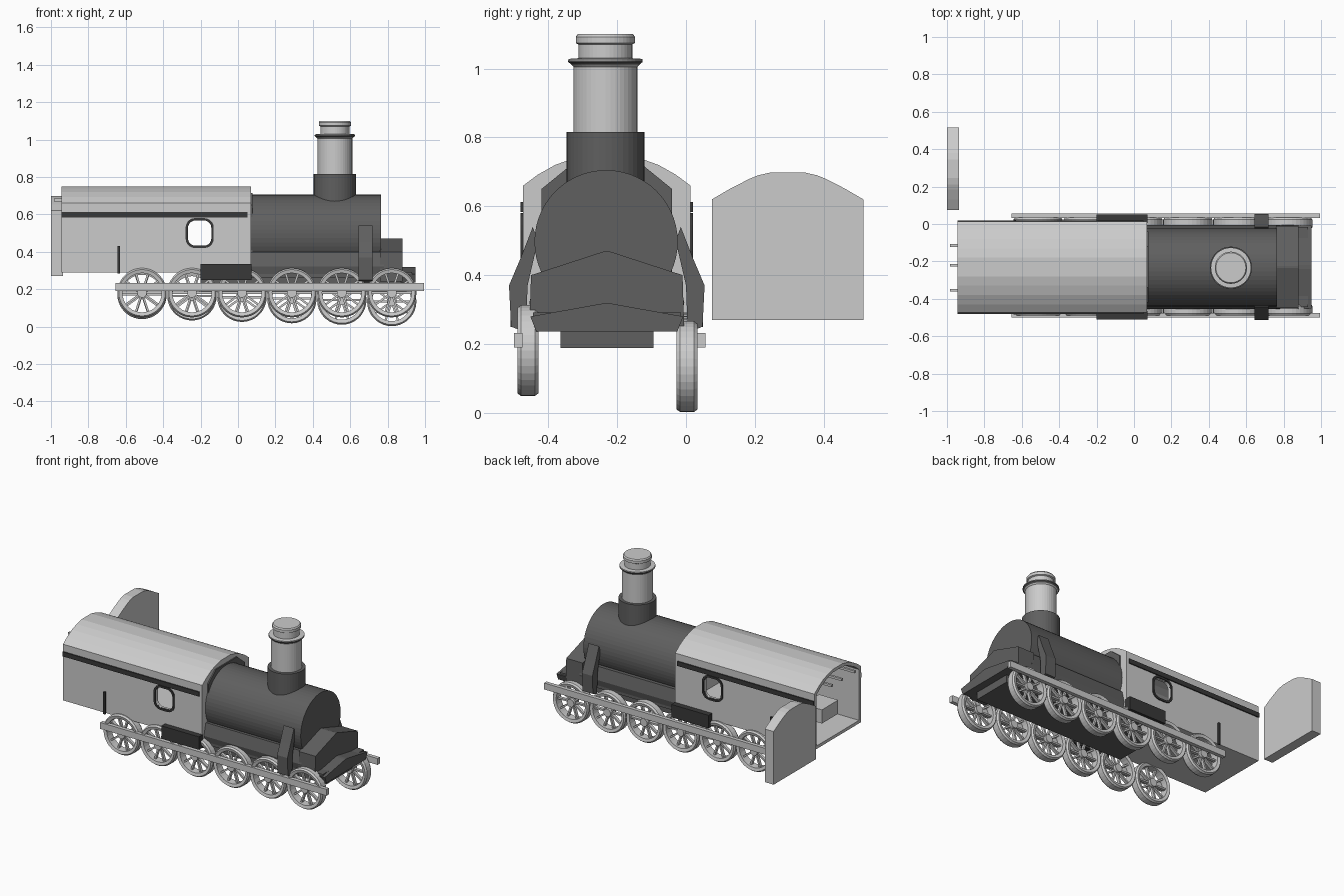
import bpy, bmesh, math
from mathutils import Matrix, Vector

if "Cube" in bpy.data.objects:
    bpy.data.objects.remove(bpy.data.objects["Cube"])

MID = -0.23  # centre line of the engine


def material(name, v):
    m = bpy.data.materials.new(name)
    m.use_nodes = True
    m.diffuse_color = (v, v, v, 1)
    m.node_tree.nodes["Principled BSDF"].inputs["Base Color"].default_value = (v, v, v, 1)
    return m


light = material("light grey", 0.6)
dark = material("dark grey", 0.115)
black = material("near black", 0.04)


def finish(bm, name, mat):
    bmesh.ops.recalc_face_normals(bm, faces=bm.faces)
    me = bpy.data.meshes.new(name)
    bm.to_mesh(me)
    bm.free()
    me.materials.append(mat)
    ob = bpy.data.objects.new(name, me)
    bpy.context.collection.objects.link(ob)
    return ob


def add_box(bm, x, y, z):
    size = Vector((x[1] - x[0], y[1] - y[0], z[1] - z[0]))
    mid = Vector((sum(x) / 2, sum(y) / 2, sum(z) / 2))
    bmesh.ops.create_cube(bm, size=1, matrix=Matrix.Translation(mid) @ Matrix.Diagonal((*size, 1)))


def box(name, x, y, z, mat):
    bm = bmesh.new()
    add_box(bm, x, y, z)
    return finish(bm, name, mat)


def extrude_x(name, outline, x0, x1, mat, top_shift=0):
    """Extrude a (y, z) outline along x."""
    bm = bmesh.new()
    f = bm.faces.new([bm.verts.new((x0, y, z)) for y, z in outline])
    r = bmesh.ops.extrude_face_region(bm, geom=[f])
    for v in r["geom"]:
        if isinstance(v, bmesh.types.BMVert):
            v.co.x = x1
    return finish(bm, name, mat)


def symmetric(half, mid=MID):
    """Complete a right half outline, listed bottom to top."""
    return [(mid + y, z) for y, z in half] + [(mid - y, z) for y, z in reversed(half)]


def lathe(bm, profile, place, n=40, closed=False):
    """Revolve (radius, height) points about local z."""
    rings = []
    for r, h in profile:
        rings.append([bm.verts.new(place @ Vector((r * math.cos(a), r * math.sin(a), h)))
                      for a in (2 * math.pi * i / n for i in range(n))])
    pairs = list(zip(rings, rings[1:])) + ([(rings[-1], rings[0])] if closed else [])
    for a, b in pairs:
        for i in range(n):
            j = (i + 1) % n
            bm.faces.new((a[i], a[j], b[j], b[i]))
    if not closed:
        bm.faces.new(rings[0])
        bm.faces.new(rings[-1])


def rounded(cx, cz, w, h, r, n=5):
    pts = []
    for k, (sx, sz) in enumerate(((1, 1), (-1, 1), (-1, -1), (1, -1))):
        for i in range(n + 1):
            a = math.pi / 2 * (k + i / n)
            pts.append((cx + sx * (w / 2 - r) + r * math.cos(a), cz + sz * (h / 2 - r) + r * math.sin(a)))
    return pts


def prism_y(name, pts, y0, y1, mat):
    bm = bmesh.new()
    a = [bm.verts.new((x, y0, z)) for x, z in pts]
    b = [bm.verts.new((x, y1, z)) for x, z in pts]
    bm.faces.new(a)
    bm.faces.new(b)
    for i in range(len(a)):
        j = (i + 1) % len(a)
        bm.faces.new((a[i], a[j], b[j], b[i]))
    return finish(bm, name, mat)


def cut(ob, cutter):
    cutter.hide_render = True
    cutter.hide_viewport = True
    cutter.display_type = "WIRE"
    m = ob.modifiers.new("cut", "BOOLEAN")
    m.operation = "DIFFERENCE"
    m.solver = "EXACT"
    m.object = cutter


# Cab: arched shell, open at the back, with a window through both sides
cab = extrude_x("cab", symmetric([(.243, .29), (.243, .66), (.2, .692), (.15, .72), (.1, .738), (.05, .75)]),
                -.945, .07, light)
cut(cab, extrude_x("cab_hollow", symmetric([(.222, .31), (.222, .645), (.18, .678), (.1, .718), (.05, .73)]),
                   -1.1, .045, light))
cut(cab, prism_y("window_cutter", rounded(-.205, .5, .125, .135, .04), -.7, .3, light))
extrude_x("cab_front_lining", symmetric([(.19, .4), (.19, .65), (.11, .715)]), .07, .078, dark)

# Fittings inside the cab
box("cab_cabinet", (-.9, -.76), (-.3, -.13), (.4, .49), light)
bm = bmesh.new()
for y in (-.115, -.22, -.355):
    add_box(bm, (-.985, -.72), (y - .007, y + .007), (.67, .685))
finish(bm, "cab_levers", light)

# Details mirrored on both sides
for s, side in ((1, "left"), (-1, "right")):
    def span(a, b):
        return tuple(sorted((MID + s * a, MID + s * b)))

    box(side + "_stripe", (-.945, .05), span(.243, .25), (.583, .613), black)
    box(side + "_handle", (-.643, -.631), span(.243, .255), (.285, .43), black)
    box(side + "_step", (-.2, .072), span(.235, .28), (.25, .335), black)
    frame = prism_y(side + "_window_frame", rounded(-.205, .5, .15, .16, .05), *span(.235, .25), black)
    cut(frame, bpy.data.objects["window_cutter"])
    arm = [(.2, .5), (.2, .59), (.215, .54), (.25, .45), (.284, .37), (.278, .25), (.235, .235), (.23, .37)]
    extrude_x(side + "_steam_arm", [(MID + s * y, z) for y, z in arm[2:]] + [(MID + s * .2, .5)], .645, .72, dark)
    box(side + "_coupling_rod", (-.655, .995), span(.245, .27) if s < 0 else span(.262, .287), (.19, .232), light)

# Boiler
bm = bmesh.new()
along_x = Matrix.Translation((.05, -.232, .497)) @ Matrix.Rotation(math.pi / 2, 4, "Y")
lathe(bm, [(.208, 0), (.208, .715)], along_x, 56)
finish(bm, "boiler", dark)

# Chassis, front block and bumper
extrude_x("chassis", symmetric([(.215, .28), (.225, .32), (.205, .4)]), .05, .78, dark)
box("chassis_floor", (-.2, .93), (MID - .215, MID + .215), (.262, .292), dark)
box("under_tank", (-.2, .9), (MID - .135, MID + .135), (.188, .27), dark)
extrude_x("front_block", symmetric([(.225, .24), (.22, .4), (.005, .47)]), .76, .88, dark)
extrude_x("bumper", symmetric([(.205, .237), (.222, .28), (.01, .318)]), .87, .95, dark)

# Chimney
up = Matrix.Translation((.518, -.234, 0))
bm = bmesh.new()
lathe(bm, [(.113, .62), (.113, .815)], up)
finish(bm, "chimney_base", dark)
bm = bmesh.new()
lathe(bm, [(.093, .8), (.093, 1.005), (.107, 1.02), (.107, 1.028), (.078, 1.03), (.078, 1.07),
           (.086, 1.074), (.086, 1.092), (.08, 1.1)], up)
finish(bm, "chimney", light)
bm = bmesh.new()
lathe(bm, [(.09, 1.004), (.108, 1.019), (.108, 1.024), (.09, 1.022)], up, closed=True)
finish(bm, "chimney_ring", dark)


# Spoked wheels
def wheel(name, x, y, z):
    bm = bmesh.new()
    place = Matrix.Translation((x, y, z)) @ Matrix.Rotation(math.pi / 2, 4, "X")
    lathe(bm, [(.105, -.026), (.124, -.031), (.132, -.02), (.132, .02), (.124, .031), (.105, .026)],
          place, 36, True)
    lathe(bm, [(.026, -.028), (.026, .028)], place, 16)
    for i in range(10):
        turn = Matrix.Rotation(math.tau * i / 10, 4, "Z")
        bmesh.ops.create_cube(bm, size=1, matrix=place @ turn @ Matrix.Translation((.065, 0, 0))
                              @ Matrix.Diagonal((.09, .011, .02, 1)))
    finish(bm, name, light)


for i in range(6):
    x = -.513 + i * .267
    wheel("right_wheel_%d" % (i + 1), x, -.459, .181)
    wheel("left_wheel_%d" % (i + 1), x, .003, .172 - i * .0075)

# Detached back panel of the cab
extrude_x("back_panel", symmetric([(.22, .27), (.22, .62), (.165, .652), (.11, .68), (.085, .69), (.05, .698)], .295),
          -1, -.935, light)
